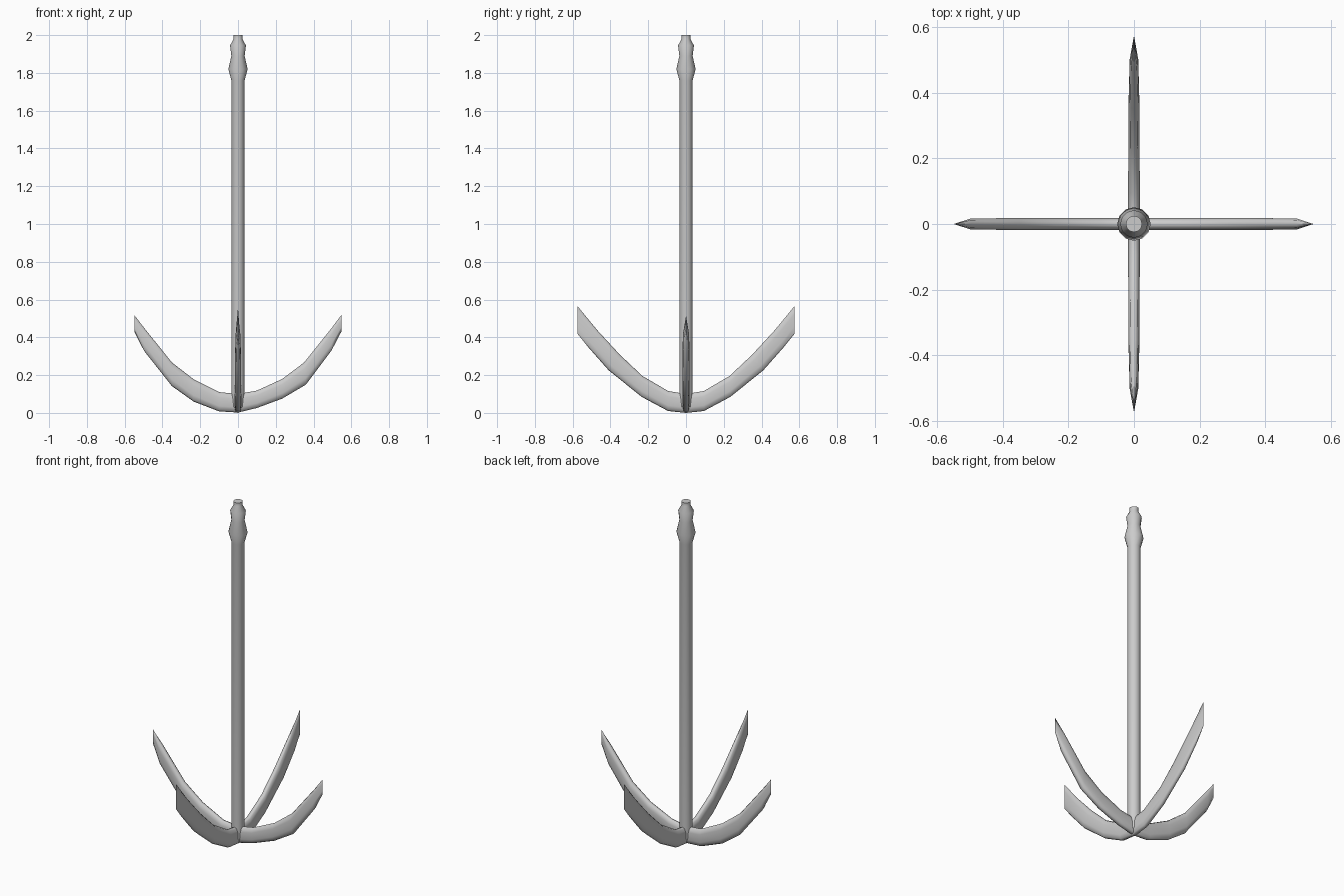
import bpy, bmesh, math

if "Cube" in bpy.data.objects:
    bpy.data.objects.remove(bpy.data.objects["Cube"])


def finish(name, bm, angle):
    bmesh.ops.recalc_face_normals(bm, faces=bm.faces)
    me = bpy.data.meshes.new(name)
    bm.to_mesh(me)
    bm.free()
    ob = bpy.data.objects.new(name, me)
    bpy.context.collection.objects.link(ob)
    bpy.ops.object.select_all(action='DESELECT')
    ob.select_set(True)
    bpy.context.view_layer.objects.active = ob
    bpy.ops.object.shade_smooth_by_angle(angle=math.radians(angle))
    return ob


def loft(bm, rings):
    loops = [[bm.verts.new(p) for p in r] for r in rings]
    n = len(loops[0])
    for a, b in zip(loops, loops[1:]):
        for i in range(n):
            j = (i + 1) % n
            bm.faces.new((a[i], a[j], b[j], b[i]))
    return loops


def lathe(name, profile, sides=12):
    bm = bmesh.new()
    loops = loft(bm, [[(r * math.cos(2 * math.pi * i / sides),
                        r * math.sin(2 * math.pi * i / sides), z)
                       for i in range(sides)] for r, z in profile])
    bm.faces.new(loops[0])
    bm.faces.new(loops[-1])
    return finish(name, bm, 50)


# Rounded oval section: (across, along the low-to-high line)
SECTION = [(0, 0), (0.7, 0.06), (1, 0.28), (1, 0.72), (0.7, 0.94),
           (0, 1), (-0.7, 0.94), (-1, 0.72), (-1, 0.28), (-0.7, 0.06)]


def arm(name, stations, axis):
    bm = bmesh.new()
    rings = []
    for ul, zl, uh, zh, w in stations:
        ring = []
        for a, t in SECTION:
            u, z, v = ul + (uh - ul) * t, zl + (zh - zl) * t, a * w
            ring.append((u, v, z) if axis == 'x' else (v, u, z))
        rings.append(ring)
    loft(bm, rings)
    # Close the blade tips into a single vertical edge
    bmesh.ops.remove_doubles(bm, verts=bm.verts, dist=0.0005)
    tips = [e for e in bm.edges if e.is_boundary]
    if tips:
        bmesh.ops.holes_fill(bm, edges=tips, sides=0)
    return finish(name, bm, 65)


def flip(stations):
    return [(-a, b, -c, d, w) for a, b, c, d, w in reversed(stations)]


# Shank with turned head
lathe("shank", [(0.03, 0.03), (0.035, 0.1), (0.035, 1.76), (0.051, 1.82),
                (0.035, 1.89), (0.042, 1.945), (0.023, 1.98), (0.025, 2.0)])

# Side arms: low u, low z, high u, high z, half width
centre = [(0, 0.002, 0, 0.1, 0.018)]
right = [(0.1, 0.026, 0.1, 0.118, 0.018), (0.235, 0.076, 0.235, 0.18, 0.018),
         (0.36, 0.15, 0.35, 0.267, 0.018), (0.495, 0.33, 0.495, 0.448, 0.017),
         (0.547, 0.43, 0.547, 0.518, 0)]
left = [(0.1, 0.008, 0.1, 0.11, 0.018), (0.235, 0.06, 0.235, 0.178, 0.018),
        (0.35, 0.142, 0.35, 0.267, 0.018), (0.497, 0.328, 0.497, 0.45, 0.017),
        (0.549, 0.43, 0.549, 0.518, 0)]
arm("side_arms", flip(left) + centre + right, 'x')

# Front and back arms
front = [(0.095, 0.01, 0.095, 0.116, 0.018), (0.235, 0.085, 0.23, 0.195, 0.017),
         (0.41, 0.226, 0.35, 0.308, 0.016), (0.515, 0.345, 0.47, 0.438, 0.013),
         (0.574, 0.418, 0.574, 0.565, 0)]
arm("front_back_arms", flip(front) + [(0, 0.0, 0, 0.1, 0.018)] + front, 'y')
